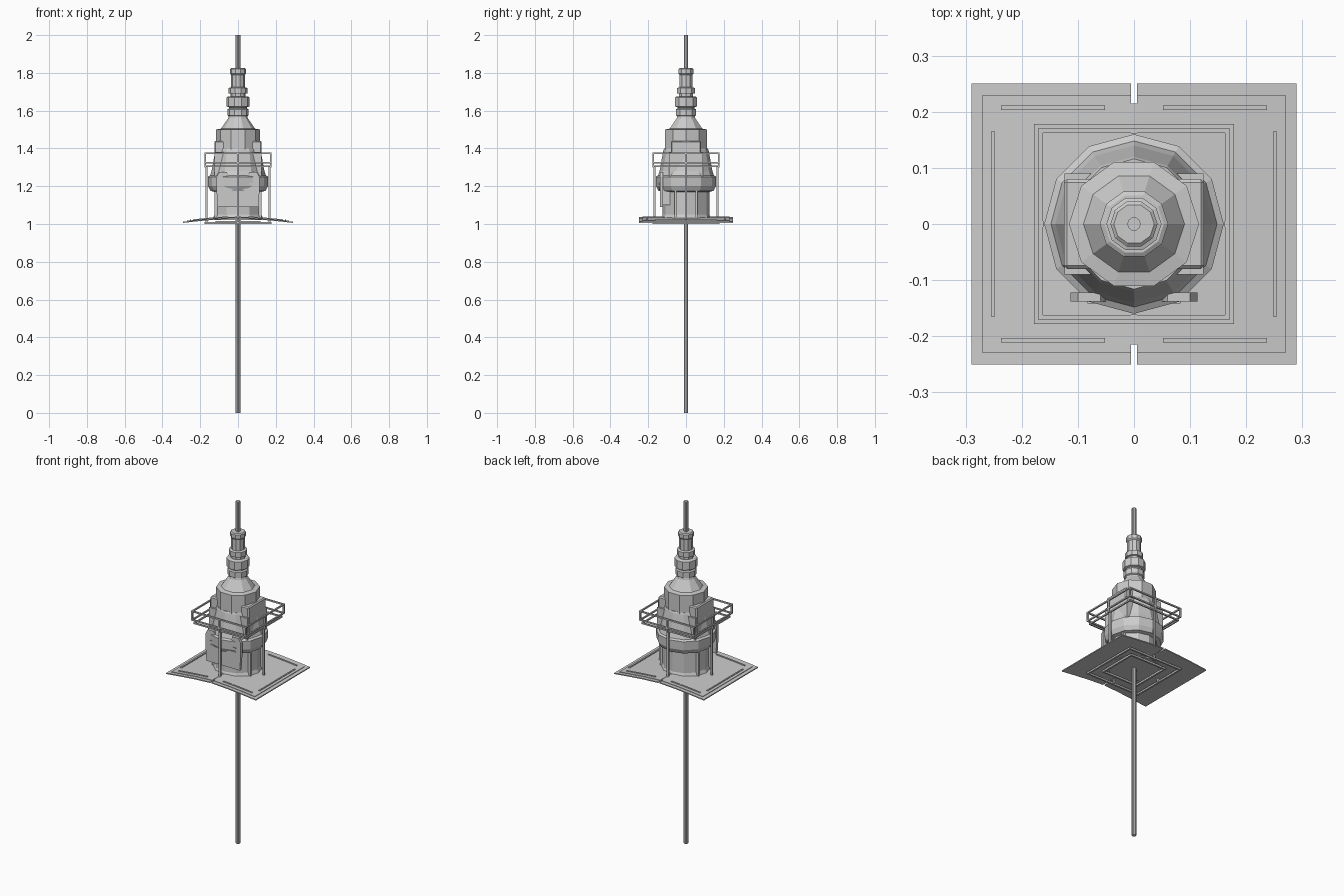
import bpy, bmesh, math
from mathutils import Vector

if "Cube" in bpy.data.objects:
    bpy.data.objects.remove(bpy.data.objects["Cube"])


def mesh_object(name, bm):
    bmesh.ops.recalc_face_normals(bm, faces=bm.faces)
    me = bpy.data.meshes.new(name)
    bm.to_mesh(me)
    bm.free()
    ob = bpy.data.objects.new(name, me)
    bpy.context.collection.objects.link(ob)
    return ob


def lathe(name, profile, sides):
    """Closed solid of revolution from (radius, z) pairs."""
    bm = bmesh.new()
    rings = []
    for r, z in profile:
        rings.append([bm.verts.new((r * math.cos(2 * math.pi * i / sides),
                                    r * math.sin(2 * math.pi * i / sides), z)) for i in range(sides)])
    for a, b in zip(rings, rings[1:]):
        for i in range(sides):
            j = (i + 1) % sides
            bm.faces.new((a[i], a[j], b[j], b[i]))
    bm.faces.new(rings[0])
    bm.faces.new(rings[-1])
    return mesh_object(name, bm)


def add_box(bm, lo, hi):
    lo, hi = Vector(lo), Vector(hi)
    c, s = (lo + hi) / 2, hi - lo
    vs = bmesh.ops.create_cube(bm, size=1)["verts"]
    for v in vs:
        v.co = Vector((v.co.x * s.x, v.co.y * s.y, v.co.z * s.z)) + c
    return vs


def box(name, lo, hi, bevel=0.0):
    bm = bmesh.new()
    add_box(bm, lo, hi)
    if bevel:
        bmesh.ops.bevel(bm, geom=bm.edges[:], offset=bevel, segments=1, affect='EDGES')
    return mesh_object(name, bm)


def prism_y(name, outline, y0, y1):
    """Extrude an (x, z) outline along y."""
    bm = bmesh.new()
    a = [bm.verts.new((x, y0, z)) for x, z in outline]
    b = [bm.verts.new((x, y1, z)) for x, z in outline]
    n = len(a)
    bm.faces.new(a)
    bm.faces.new(b)
    for i in range(n):
        bm.faces.new((a[i], a[(i + 1) % n], b[(i + 1) % n], b[i]))
    return mesh_object(name, bm)


def square_rail(name, h, z, t=0.008):
    """Square ring of bars with outer half width h."""
    bm = bmesh.new()
    for s in (-1, 1):
        e = sorted((s * h, s * (h - t)))
        add_box(bm, (-h, e[0], z - t / 2), (h, e[1], z + t / 2))
        add_box(bm, (e[0], -h + t, z - t / 2), (e[1], h - t, z + t / 2))
    return mesh_object(name, bm)


# Pole through the whole model
lathe("pole", [(0.012, 0), (0.012, 2)], 10)

# Main housing and neck
lathe("housing_lower", [(0.137, 1.02), (0.124, 1.05), (0.124, 1.17), (0.145, 1.175),
                        (0.158, 1.2), (0.16, 1.25), (0.148, 1.257), (0.14, 1.28),
                        (0.12, 1.39), (0.116, 1.4)], 12)
lathe("housing_upper", [(0.116, 1.35), (0.116, 1.5), (0.09, 1.505), (0.052, 1.56),
                        (0.048, 1.575)], 10)
lathe("neck", [(0.048, 1.57), (0.056, 1.575), (0.056, 1.607), (0.048, 1.612), (0.048, 1.618),
               (0.061, 1.622), (0.061, 1.67), (0.053, 1.675), (0.04, 1.675), (0.04, 1.69),
               (0.049, 1.692), (0.049, 1.72), (0.036, 1.724), (0.036, 1.79),
               (0.042, 1.797), (0.042, 1.82), (0.036, 1.825)], 10)

# Side boxes and ribs, front panel
for s, side in ((-1, "left"), (1, "right")):
    x0, x1 = sorted((s * 0.07, s * 0.125))
    vs = box(f"{side}_side_box", (x0, -0.08, 1.25), (x1, 0.08, 1.44), 0.006)
    for y in (-0.09, 0.066):
        x0, x1 = sorted((s * 0.07, s * 0.124))
        box(f"{side}_box_flange", (x0, y, 1.24), (x1, y + 0.024, 1.38))
    for t in (-1, 1):
        box(f"{side}_rib", (s * 0.117 - 0.008, t * 0.055 - 0.006, 1.03),
            (s * 0.117 + 0.008, t * 0.055 + 0.006, 1.19))

prism_y("front_panel", [(-0.113, 1.25), (-0.113, 1.165), (-0.108, 1.09), (0.108, 1.09),
                        (0.113, 1.165), (0.113, 1.25), (0.1, 1.275), (0.06, 1.275),
                        (0.05, 1.255), (-0.05, 1.255), (-0.06, 1.275), (-0.1, 1.275)], -0.138, -0.122)
box("panel_backing", (-0.085, -0.125, 1.1), (0.085, -0.07, 1.24))
prism_y("panel_grip", [(-0.08, 1.19), (-0.04, 1.18), (0.04, 1.18), (0.08, 1.19),
                       (0.08, 1.196), (0.04, 1.187), (-0.04, 1.187), (-0.08, 1.196)], -0.142, -0.136)
for s in (-1, 1):
    box("panel_clip", (s * 0.065 - 0.018, -0.142, 1.21), (s * 0.065 + 0.018, -0.136, 1.217))

# Square guard cage
square_rail("cage_top_rail", 0.178, 1.375)
square_rail("cage_middle_rail", 0.178, 1.325)
square_rail("cage_lower_rail", 0.17, 1.305)
square_rail("cage_base_rail", 0.178, 1.005, 0.01)
square_rail("cage_base_inner_rail", 0.12, 1.012, 0.01)
for sx in (-1, 1):
    for sy in (-1, 1):
        box("cage_corner_post", (sx * 0.174 - 0.004, sy * 0.174 - 0.004, 1.325),
            (sx * 0.174 + 0.004, sy * 0.174 + 0.004, 1.375))
for s in (-1, 1):
    c = s * 0.166
    box("cage_side_post", (c - 0.005, -0.005, 1.0), (c + 0.005, 0.005, 1.31))
    box("cage_end_post", (-0.005, c - 0.005, 1.0), (0.005, c + 0.005, 1.31))
    d = s * 0.174
    box("cage_side_stub", (d - 0.004, -0.005, 1.3), (d + 0.004, 0.005, 1.375))
    box("cage_end_stub", (-0.005, d - 0.004, 1.3), (0.005, d + 0.004, 1.375))


# Two drooping platform halves joined by a seam strip
def plate_z(x):
    return 1.036 - 0.024 * (abs(x) / 0.29) ** 1.4


def strip(name, s, xs, y0, y1, lift, thick):
    top = [(s * x, plate_z(x) + lift) for x in xs]
    return prism_y(name, top + [(x, z - thick) for x, z in reversed(top)], y0, y1)


for s, side in ((-1, "left"), (1, "right")):
    strip(f"{side}_platform", s, (0.005, 0.1, 0.2, 0.29), -0.25, 0.25, 0, 0.006)
    strip(f"{side}_platform_top", s, (0.005, 0.1, 0.2, 0.27), -0.23, 0.23, 0.003, 0.004)
    for t in (-1, 1):
        strip(f"{side}_end_ridge", s, (0.052, 0.15, 0.237), t * 0.207 - 0.004, t * 0.207 + 0.004, 0.007, 0.006)
    strip(f"{side}_side_ridge", s, (0.248, 0.255), -0.165, 0.165, 0.007, 0.006)
box("platform_seam", (-0.006, -0.215, 1.028), (0.006, 0.215, 1.037))
